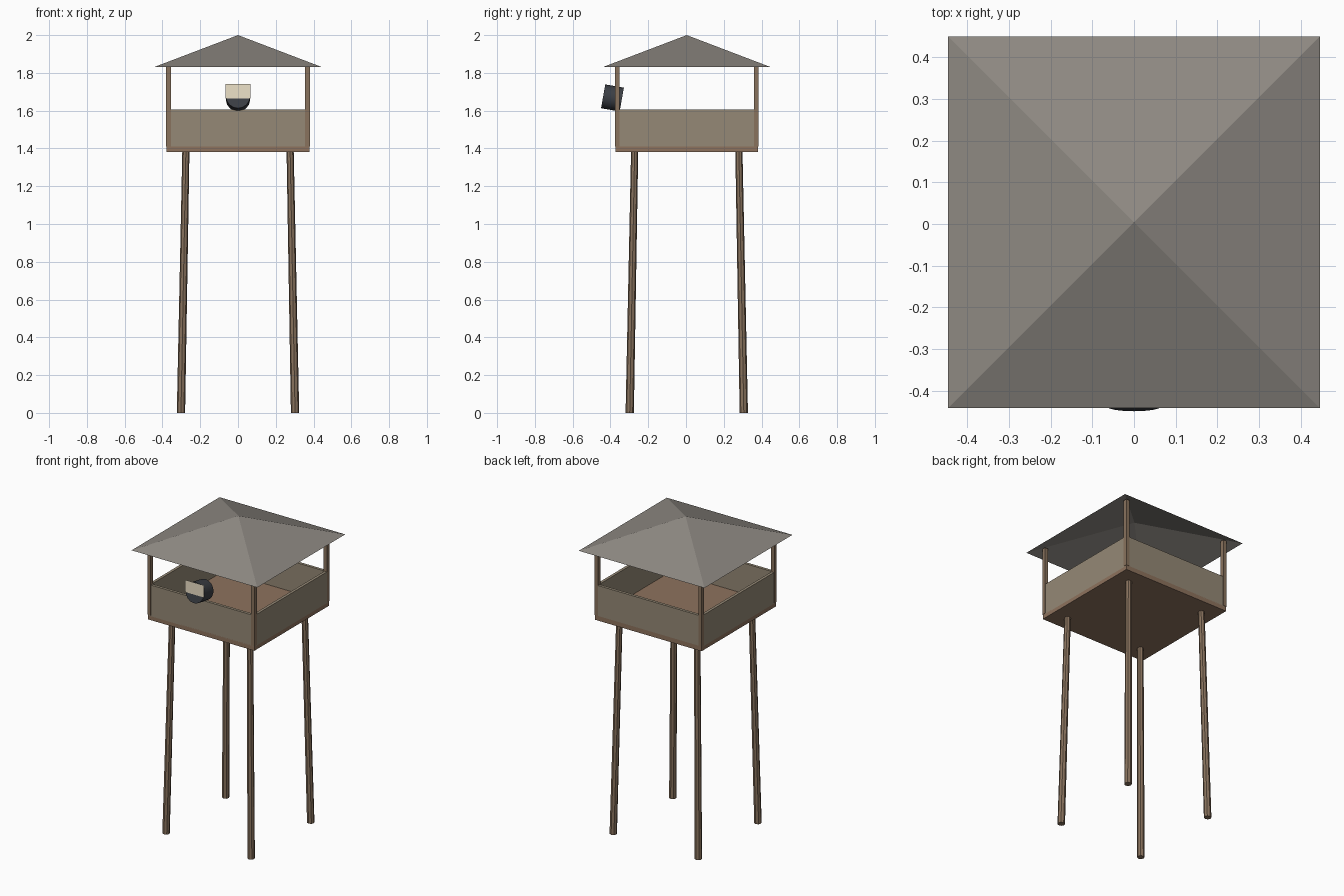
import bpy, bmesh, math
from mathutils import Vector, Matrix

if "Cube" in bpy.data.objects:
    bpy.data.objects.remove(bpy.data.objects["Cube"])

CY = 0.004  # tower centre; the lamp overhangs the front slightly


def material(name, rgb):
    m = bpy.data.materials.new(name)
    m.diffuse_color = (*rgb, 1)
    m.use_nodes = True
    m.node_tree.nodes["Principled BSDF"].inputs["Base Color"].default_value = m.diffuse_color
    return m


WOOD = material("wood", (0.25, 0.17, 0.11))
FLOOR = material("floor_wood", (0.27, 0.17, 0.11))
WALL = material("wall_boards", (0.30, 0.25, 0.18))
ROOF = material("roofing", (0.27, 0.25, 0.225))
DARK = material("dark_metal", (0.045, 0.05, 0.06))
CREAM = material("lens_cream", (0.85, 0.76, 0.58))


def finish(name, bm, mat):
    me = bpy.data.meshes.new(name)
    bm.to_mesh(me)
    bm.free()
    me.materials.append(mat)
    ob = bpy.data.objects.new(name, me)
    bpy.context.collection.objects.link(ob)
    return ob


def box(name, lo, hi, mat):
    bm = bmesh.new()
    lo, hi = Vector(lo), Vector(hi)
    bmesh.ops.create_cube(bm, size=1, matrix=Matrix.Translation((lo + hi) / 2)
                          @ Matrix.Diagonal((*(hi - lo), 1)))
    return finish(name, bm, mat)


def rod(name, a, b, r1, r2, sides, mat, caps=True, spin=0):
    a, b = Vector(a), Vector(b)
    d = b - a
    rot = d.to_track_quat('Z', 'Y').to_matrix().to_4x4()
    bm = bmesh.new()
    bmesh.ops.create_cone(bm, cap_ends=caps, segments=sides, radius1=r1, radius2=r2, depth=d.length,
                          matrix=Matrix.Translation((a + b) / 2) @ rot @ Matrix.Rotation(spin, 4, 'Z'))
    bmesh.ops.remove_doubles(bm, verts=bm.verts, dist=1e-5)
    return finish(name, bm, mat)


# Splayed legs and roof posts at the four corners
for sx, nx in ((-1, "left"), (1, "right")):
    for sy, ny in ((-1, "front"), (1, "back")):
        rod(f"{ny}_{nx}_leg", (sx * 0.302, CY + sy * 0.302, 0), (sx * 0.276, CY + sy * 0.276, 1.385),
            0.022, 0.019, 8, WOOD)
        x, y = sx * 0.368, CY + sy * 0.368
        box(f"{ny}_{nx}_post", (x - 0.012, y - 0.012, 1.41), (x + 0.012, y + 0.012, 1.85), WOOD)

# Platform floor
H = 0.378
box("floor", (-H, CY - H, 1.38), (H, CY + H, 1.41), FLOOR)

# Parapet walls
T = 0.018
for s, n in ((-1, "front"), (1, "back")):
    y = sorted((CY + s * H, CY + s * (H - T)))
    box(f"{n}_wall", (-H, y[0], 1.405), (H, y[1], 1.605), WALL)
for s, n in ((-1, "left"), (1, "right")):
    x = sorted((s * H, s * (H - T)))
    box(f"{n}_wall", (x[0], CY - H + T, 1.405), (x[1], CY + H - T, 1.605), WALL)

# Open-bottomed pyramid roof
rod("roof", (0, CY, 1.83), (0, CY, 2.0), 0.446 * math.sqrt(2), 0, 4, ROOF,
    caps=False, spin=math.pi / 4)

# Searchlight drum, tilted slightly upward
tilt = math.radians(10)
front = Vector((0, -0.4385, 1.676))
back = front + Vector((0, math.cos(tilt), -math.sin(tilt))) * 0.10
lamp = rod("searchlight_drum", back, front, 0.064, 0.064, 16, DARK)
bpy.context.view_layer.objects.active = lamp
lamp.select_set(True)
bpy.ops.object.shade_smooth_by_angle()

# Flat lens panel standing in front of the upper drum face
bm = bmesh.new()
bm.faces.new([bm.verts.new(p) for p in ((-0.066, -0.441, 1.664), (0.066, -0.441, 1.664),
                                        (0.066, -0.441, 1.742), (-0.066, -0.441, 1.742))])
finish("searchlight_lens", bm, CREAM)
